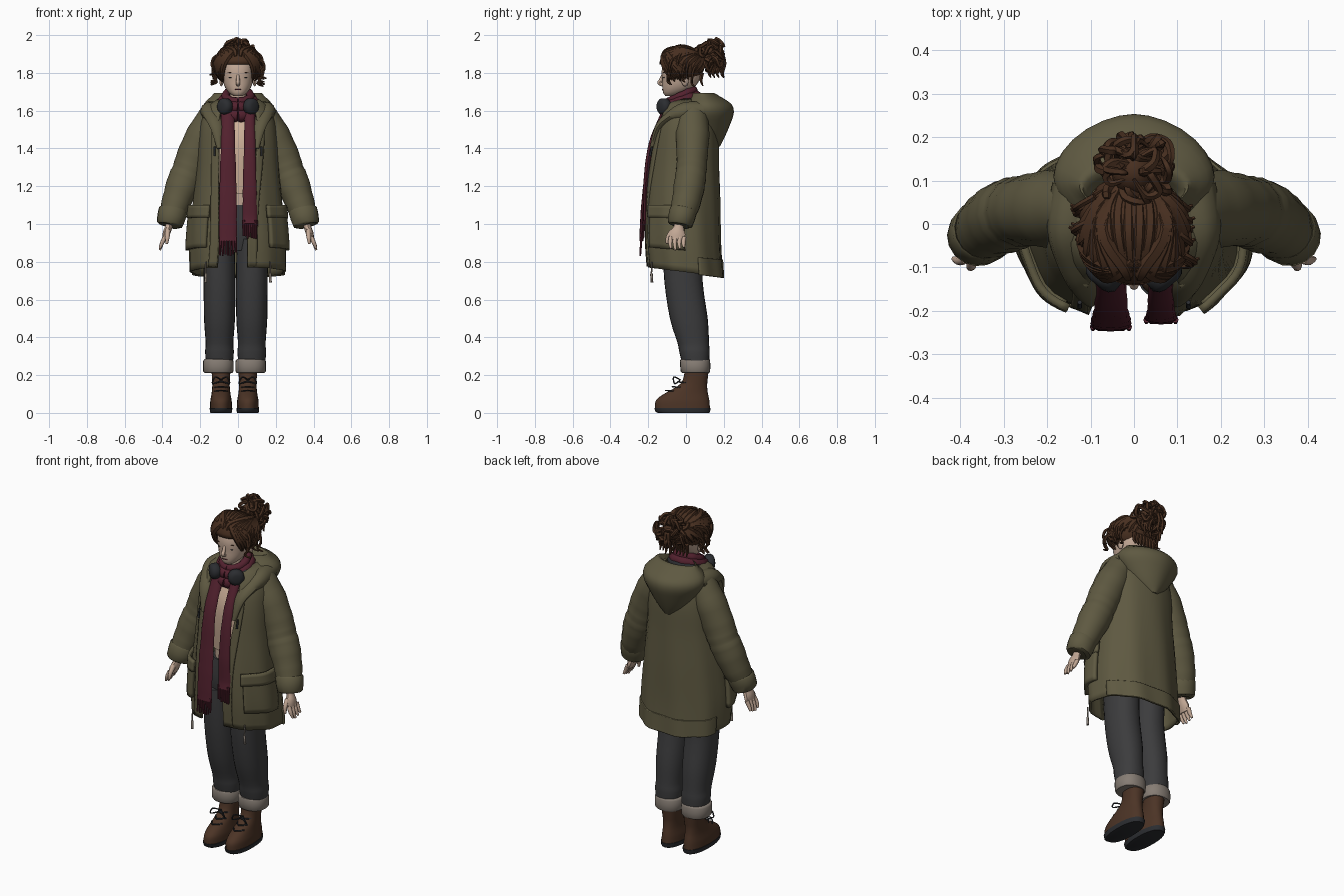
import bpy, bmesh, math, random
from math import sin, cos, pi
from mathutils import Vector, Matrix

random.seed(4)
rand = random.uniform
if "Cube" in bpy.data.objects:
    bpy.data.objects.remove(bpy.data.objects["Cube"], do_unlink=True)

def material(name, *rgb):
    m = bpy.data.materials.new(name)
    m.use_nodes = True
    m.diffuse_color = (*rgb, 1)
    m.node_tree.nodes["Principled BSDF"].inputs["Base Color"].default_value = (*rgb, 1)
    return m

OLIVE = material("olive cloth", .113, .1, .053)
WINE = material("wine wool", .085, .015, .027)
DENIM = material("charcoal denim", .045, .045, .047)
SKIN = material("skin", .54, .39, .3)
SHIRT = material("cream shirt", .62, .44, .32)
LEATHER = material("brown leather", .072, .034, .019)
DARK = material("dark rubber", .024, .026, .03)
HAIR = material("brown hair", .063, .028, .014)
LINING = material("pale denim lining", .24, .205, .175)

def spline(rows, k):  # Catmull-Rom through equal-length tuples
    out, last = [], len(rows) - 1
    for i in range(last):
        quad = [rows[max(0, min(last, i + d))] for d in (-1, 0, 1, 2)]
        out += [[b + .5 * f * (c - a + f * (2*a - 5*b + 4*c - d + f * (3*b - 3*c + d - a))) for a, b, c, d in zip(*quad)]
                for f in (j / k for j in range(k))]
    return out + [list(rows[-1])]

def skin(bm, rings, closed=True):
    vs = [[bm.verts.new(p) for p in ring] for ring in rings]
    n = len(vs[0])
    for a, b in zip(vs, vs[1:]):
        for i in range(n if closed else n - 1):
            bm.faces.new((a[i], a[(i + 1) % n], b[(i + 1) % n], b[i]))
    if closed:
        bm.faces.new(vs[0])
        bm.faces.new(vs[-1])

def tube(bm, rows, n=8, k=4, fold=0):  # rows: x, y, z, radius, optional second radius
    rows = spline([tuple(r) if len(r) == 5 else (*r, r[3]) for r in rows], k)
    pts, rings, u = [Vector(r[:3]) for r in rows], [], Vector((1, .02, .03))
    for i, r in enumerate(rows):
        t = (pts[min(i + 1, len(pts) - 1)] - pts[max(i - 1, 0)]).normalized()
        u = u - t * u.dot(t)
        u = u.normalized() if u.length > .1 else t.orthogonal().normalized()
        v, w = t.cross(u), 1 + fold * sin(i * 1.9)
        rings.append([pts[i] + u * (w * r[3] * cos(a)) + v * (w * r[4] * sin(a)) for a in (2 * pi * q / n for q in range(n))])
    skin(bm, rings)

def power(v, p):
    return math.copysign(abs(v) ** p, v)

def loft(bm, rows, n=24, p=.9, k=3):  # rows: z, centre x, half width, front y, back y
    skin(bm, [[(cx + rx * power(sin(a), p), (yf + yb) / 2 - (yb - yf) / 2 * power(cos(a), p), z)
               for a in (2 * pi * q / n for q in range(n))] for z, cx, rx, yf, yb in spline(rows, k)])

def blob(bm, spec, seg=16):  # spec: centre and radii
    bmesh.ops.create_uvsphere(bm, u_segments=seg, v_segments=seg // 2, radius=1,
                              matrix=Matrix.Translation(spec[:3]) @ Matrix.Diagonal((*spec[3:], 1)))

def make(name, mat, builder, *parts, solid=0, keep=None, **options):
    bm = bmesh.new()
    for part in parts:
        builder(bm, part, **options)
    if keep:
        bmesh.ops.delete(bm, geom=[f for f in bm.faces if not keep(f.calc_center_median())], context="FACES")
    bmesh.ops.recalc_face_normals(bm, faces=bm.faces)
    me = bpy.data.meshes.new(name)
    bm.to_mesh(me)
    bm.free()
    me.materials.append(mat)
    me.shade_smooth()
    me.set_sharp_from_angle(angle=math.radians(45))
    ob = bpy.data.objects.new(name, me)
    bpy.context.collection.objects.link(ob)
    if solid:
        mod = ob.modifiers.new("thickness", "SOLIDIFY")
        mod.thickness, mod.offset = solid, 0

# coat sections: z, half width, front y, back y, right and left opening edge
COAT = spline([(.745, .247, -.2, .19, .11, .05), (.9, .248, -.21, .18, .1, .05), (1.1, .232, -.207, .175, .1, .06),
               (1.3, .213, -.19, .168, .1, .085), (1.45, .205, -.172, .165, .1, .1), (1.55, .19, -.15, .15, .1, .1),
               (1.63, .15, -.11, .13, .08, .08), (1.66, .1, -.08, .11, .07, .07)], 4)

def coat_row(z):
    for a, b in zip(COAT, COAT[1:]):
        if z <= b[0]:
            f = max(0, (z - a[0]) / (b[0] - a[0]))
            return [x + f * (y - x) for x, y in zip(a, b)]
    return COAT[-1]

def edge(z, s):
    row = coat_row(z)
    return math.asin((row[5 if s > 0 else 4] / row[1]) ** (1 / .9))

def coat_part(name, low, high, z0, z1, off=0, solid=.012, n=40, m=28):
    rings = []
    for z in (z0 + (z1 - z0) * j / m for j in range(m + 1)):
        rx, yf, yb = coat_row(z)[1:4]
        rings.append([])
        for t in (low(z) + (high(z) - low(z)) * i / n for i in range(n + 1)):
            o = off + .005 * sin(9 * t + 3 * z) * min(1, 1.7 - z)
            y = (yf + yb) / 2 - ((yb - yf) / 2 + o) * power(cos(t), .9)
            rings[-1].append(((rx + o) * power(sin(t), .9), y, z - .13 * y * max(0, min(1, (1.1 - z) / .34))))
    make(name, OLIVE, skin, rings, closed=False, solid=solid)

coat_part("coat_body", lambda z: edge(z, 1), lambda z: 2 * pi - edge(z, -1), .745, 1.66)
coat_part("coat_back_hem", lambda z: 1.9, lambda z: 2 * pi - 1.9, .74, .83, .006)
for s, side in ((1, "left"), (-1, "right")):
    coat_part(side + "_placket", lambda z: s * edge(z, s), lambda z: s * (edge(z, s) + .2), .75, 1.55, .008, n=4)
    coat_part(side + "_pocket", lambda z: s * .65, lambda z: s * 1.6, .86, 1.07, .014, .024, 14, 8)
    coat_part(side + "_pocket_flap", lambda z: s * .6, lambda z: s * 1.65, 1.03, 1.1, .022, .018, 14, 4)
    # sleeve, cuff and hand
    make(side + "_sleeve", OLIVE, tube,
         [(s * .12, .035, 1.58, .08), (s * .183, .035, 1.47, .09), (s * .235, .032, 1.35, .092, .083),
          (s * .262, .028, 1.28, .087, .082), (s * .287, .02, 1.22, .089, .084), (s * .325, .002, 1.12, .078),
          (s * .355, -.025, 1.03, .066)], n=14, fold=.016)
    make(side + "_sleeve_cuff", OLIVE, tube,
         [(s * .342, -.012, 1.08, .066), (s * .344, -.014, 1.07, .077, .073), (s * .362, -.032, 1, .07, .067),
          (s * .363, -.033, .995, .05)], n=16, k=2)
    fingers = [[(s * .388, y, .93, .012), (s * .402, y - .004, .9, .011), (s * .414, y, tip, .006)]
               for y, tip in ((-.08, .87), (-.056, .862), (-.032, .868), (-.01, .876))]
    make(side + "_hand", SKIN, tube, *fingers,
         [(s * .36, -.035, 1.03, .024, .028), (s * .367, -.038, .985, .02, .026),
          (s * .38, -.045, .95, .02, .042), (s * .39, -.047, .915, .013, .04)],
         [(s * .372, -.07, .965, .014), (s * .374, -.095, .93, .012), (s * .378, -.1, .895, .007)], n=9, k=3)
    # collar wing, cord and toggle
    make(side + "_collar", OLIVE, tube,
         [(s * .13, .08, 1.6, .06, .05), (s * .15, -.01, 1.595, .05), (s * .135, -.08, 1.57, .045, .03),
          (s * .112, -.145, 1.51, .035, .02), (s * .1, -.18, 1.4, .012)], n=10)
    make(side + "_hem_cord", LINING, tube, [(s * .17, -.18, .8, .004), (s * .17, -.183, .74, .004),
                                            (s * .17, -.183, .735, .007), (s * .172, -.18, .69, .007)], k=1)
    make(side + "_chest_toggle", DARK, tube, [(s * .125, -.18, 1.41, .005), (s * .125, -.19, 1.36, .006)], k=1)
    # trouser leg and turned-up cuff
    c = .073 if s > 0 else -.098
    make(side + "_trouser_leg", DENIM, loft,
         [(.24, c, .068, -.015, .12), (.32, c, .076, -.035, .125), (.37, c, .073, -.045, .122),
          (.5, c, .082, -.085, .115), (.7, c, .084, -.115, .088), (.92, c + s * .004, .083, -.125, .095)])
    make(side + "_trouser_cuff", LINING, loft,
         [(.212, c - .006, .07, -.018, .12), (.22, c - .006, .08, -.028, .128),
          (.275, c - .006, .08, -.032, .128), (.285, c - .006, .07, -.025, .122)], k=2)
    # boot
    c = .052 if s > 0 else -.09
    make(side + "_boot_sole", DARK, loft,
         [(0, c, .056, -.15, .124), (.008, c, .059, -.163, .128), (.026, c, .06, -.168, .13)], p=.85, k=1)
    make(side + "_boot", LEATHER, loft,
         [(.022, c, .058, -.164, .127), (.06, c, .057, -.162, .124), (.085, c, .053, -.14, .12), (.11, c, .049, -.1, .115),
          (.145, c, .046, -.04, .112), (.18, c, .047, -.015, .115), (.24, c, .052, -.005, .122)], p=.9)
    laces = [[(c - .034, y + .035, z, .004), (c, y - .007, z + .004, .004), (c + .034, y + .035, z, .004)]
             for y, z in ((-.1, .115), (-.065, .135), (-.035, .16))]
    bows = [[(c, -.03, .175, .004), (c + d, -.065, .19, .004), (c + d * 1.5, -.06, .155, .004), (c, -.035, .17, .004)]
            for d in (-.03, .03)]
    make(side + "_boot_laces", DARK, tube, *laces, *bows, n=6)

# hood lying on the back, then the clothes under the coat
make("hood", OLIVE, loft,
     [(1.41, 0, .03, .12, .18), (1.46, 0, .09, .06, .205), (1.53, 0, .145, 0, .235), (1.59, 0, .182, -.03, .253),
      (1.635, 0, .18, -.03, .24), (1.675, 0, .142, .01, .18), (1.692, 0, .118, .025, .135), (1.63, 0, .09, 0, .09)], n=28, p=1.12)
make("trouser_seat", DENIM, loft, [(.86, -.015, .13, -.1, .09), (.97, -.012, .16, -.12, .11), (1.1, -.005, .13, -.115, .09)])
make("waist", SKIN, loft, [(1.08, 0, .12, -.108, .08), (1.19, 0, .12, -.112, .08)])
make("shirt", SHIRT, loft, [(1.16, 0, .13, -.122, .09), (1.32, 0, .14, -.14, .1), (1.45, 0, .15, -.138, .1),
                            (1.56, 0, .12, -.1, .08), (1.62, 0, .06, -.06, .05)])

# scarf: neck loops, hanging ends and fringe
TURN = [2 * pi * i / 16 for i in range(17)]
loops = [[(w * sin(a), -.025 - w * cos(a), z - .03 * cos(a), r) for a in TURN]
         for z, r, w in ((1.603, .034, .082), (1.648, .03, .078), (1.678, .022, .066))]
make("scarf_loops", WINE, tube, *loops, n=10, k=2, fold=.06)
for name, c, w, z, y in (("right", -.053, .047, .91, -.236), ("left", .062, .038, 1, -.22)):
    make(name + "_scarf_end", WINE, tube,
         [(c, -.11, 1.59, w * .75, .02), (c, -.185, 1.42, w * .8, .014), (c, -.215, 1.2, w * .95, .012),
          (c, y + .006, 1.05, w, .011), (c, y, z, w, .011)], n=12, k=5, fold=.025)
    make(name + "_scarf_fringe", WINE, tube, *[[(x, y, z + .02, .007), (x, y - .006, z - .07 + rand(-.01, .01), .005)]
                                               for x in (c + w * (i - 3) / 3.4 for i in range(7))], n=6, k=1)

# headphones resting round the neck
make("headphone_band", DARK, tube, [(.1 * sin(a), -.02 - .1 * cos(a), 1.645 - .02 * cos(a), .012, .016) for a in TURN[2:-2]], k=2)
cups = [[(s * (.055 + .03 * f), -.1 - .035 * f, 1.622, r)
         for f, r in ((0, .036), (.2, .044), (.75, .044), (1, .034), (1.1, .02))] for s in (-1, 1)]
make("headphone_cups", DARK, tube, *cups, n=18, k=1)

# head and face
make("neck", SKIN, tube, [(0, .005, 1.56, .045), (0, -.015, 1.72, .042)], n=14)
make("head", SKIN, loft,
     [(1.677, 0, .022, -.108, -.06), (1.692, 0, .045, -.12, -.01), (1.72, 0, .067, -.125, .04), (1.76, 0, .081, -.126, .07),
      (1.82, 0, .088, -.128, .085), (1.88, 0, .083, -.105, .08), (1.92, 0, .045, -.06, .05)])
make("nose", SKIN, tube, [(0, -.122, 1.79, .008), (0, -.134, 1.76, .01), (0, -.141, 1.747, .011), (0, -.122, 1.737, .01)])
for name, mat, x, *rest in (("ears", SKIN, .088, -.005, 1.76, .012, .02, .032), ("eyes", DARK, .036, -.116, 1.776, .015, .005, .003),
                            ("eyebrows", HAIR, .038, -.117, 1.803, .018, .005, .003), ("lips", WINE, .006, -.123, 1.712, .012, .004, .003)):
    make(name, mat, blob, (x, *rest), (-x, *rest), seg=10)

# hair cap, combed locks, parted fringe, side curls and nape wisps
def scalp(az, el, r, g=1):
    return (.116 * g * sin(az) * cos(el), -.02 - .118 * g * cos(az) * cos(el), 1.845 + .097 * g * sin(el), r)

make("hair_cap", HAIR, blob, (0, -.02, 1.845, .114, .116, .095), seg=28, solid=.01,
     keep=lambda p: p.z > 1.775 + .6 * max(0, -p.y))
locks = []
for s in (-1, 1):
    for i in range(11):
        az = .12 + .24 * i
        locks.append([scalp(s * az, .45 - .09 * i, .008), scalp(s * (az + .15), .8 - .09 * i, .018, 1.01),
                      scalp(s * (az + pi) / 2, .95 - .07 * i, .018, 1.01), scalp(s * 3, .35, .012)])
    for x in (.012, .034, .056, .078):
        z = 1.94 - 4 * x * x
        locks.append([(s * x * .5, -.105, z - .03, .01), (s * x, -.03, z, .014), (s * x, .04, z - .02, .014), (s * x * .4, .1, 1.88, .01)])
    for i in range(7):
        locks.append([scalp(s * .05, 1 - .06 * i, .01), scalp(s * (.38 + .07 * i), .58, .015, 1.03),
                      scalp(s * (.6 + .11 * i), .12, .015, 1.04), scalp(s * (.78 + .14 * i), -.35, .013, 1.06),
                      scalp(s * (.95 + .13 * i), -.75 - rand(0, .2), .004, 1.18)])
    for i in range(8):
        y, x, z = rand(-.12, .06), rand(.112, .135), rand(-.045, .03)
        locks.append([(s * .09, y + .02, 1.88 + z, .008), (s * x, y, 1.86 + z, .008), (s * (x + .01), y - .01, 1.82 + z, .007),
                      (s * (x - .01), y - .012, 1.785 + z, .006), (s * (x + .02), y, 1.77 + z, .004)])
    locks += [[(s * x, .085, 1.8, .012), (s * x, .08, 1.76, .009), (s * x, .09, 1.73, .003)] for x in (0, .022, .044, .066)]
make("hair_locks", HAIR, tube, *locks, n=6)

# tangled bun with drooping ends
curls = []
for i in range(44):
    a, b, g, spin = rand(0, 2 * pi), rand(-.9, 1), rand(.75, 1.04), rand(-.5, .5)
    curls.append([])
    for step, (reach, r) in enumerate(((.5, .008), (.85, .011), (1, .01), (.95, .008), (.75, .004))):
        h = max(-1, min(1, b + .25 * sin(step * 1.7 + i)))
        q, w = a + spin * step, .09 * g * reach * math.sqrt(max(.12, 1 - h * h))
        curls[-1].append((1.05 * w * cos(q), .13 + w * sin(q), 1.893 + .093 * g * reach * h, r))
for i in range(9):
    x, y = rand(-.08, .08), rand(.11, .2)
    curls.append([(x * .6, y, 1.9, .01), (x, y + .012, 1.85, .01), (x * 1.1, y, 1.8, .008), (x, y + .01, 1.775, .003)])
make("hair_bun_curls", HAIR, tube, *curls, n=5)
make("hair_bun_core", HAIR, blob, (0, .12, 1.89, .052, .056, .06))
